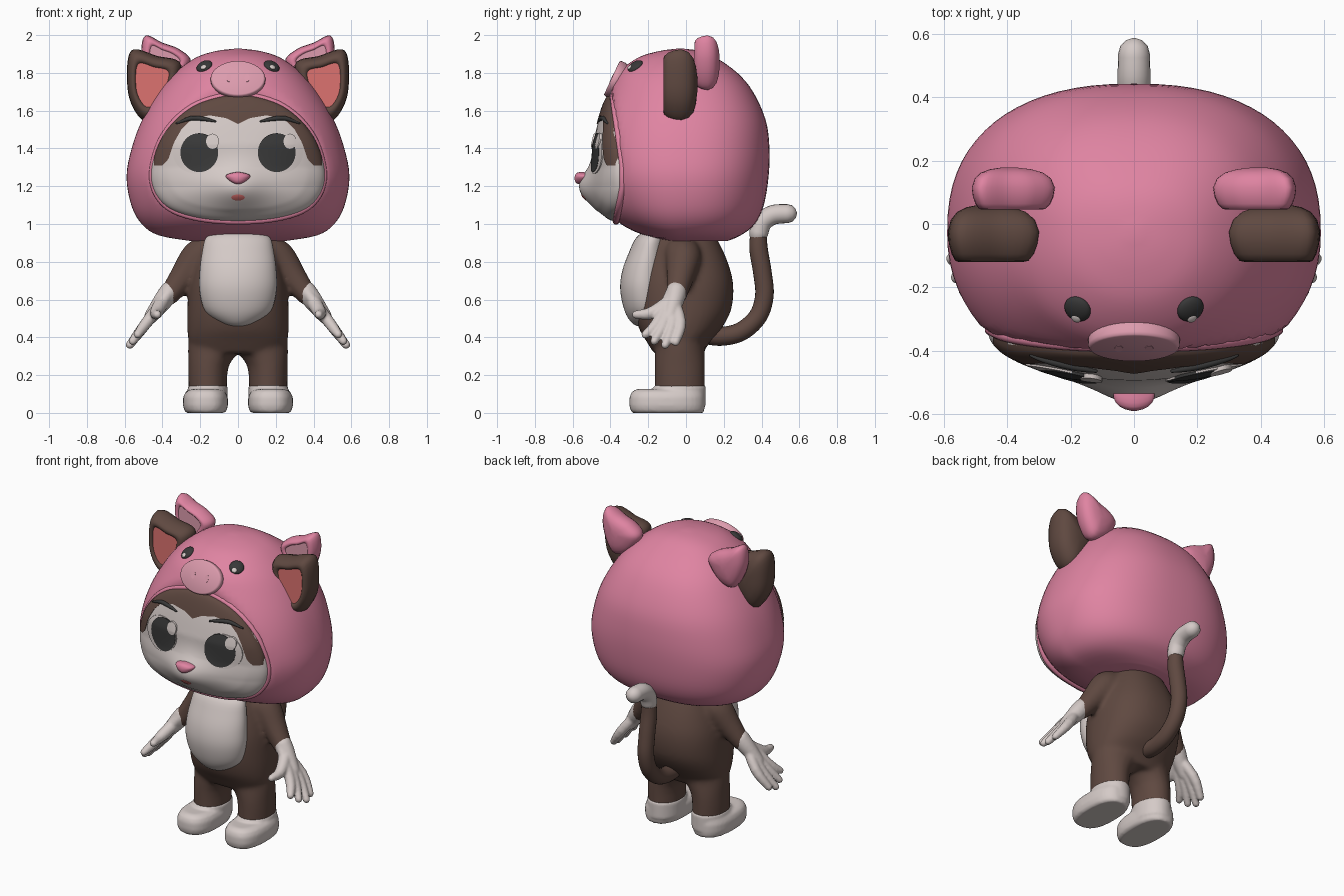
import bpy, bmesh, math
from mathutils import Vector, Matrix
from mathutils.bvhtree import BVHTree

if "Cube" in bpy.data.objects:
    bpy.data.objects.remove(bpy.data.objects["Cube"])


def material(name, rgb):
    m = bpy.data.materials.new(name)
    m.diffuse_color = (*rgb, 1)
    m.use_nodes = True
    m.node_tree.nodes["Principled BSDF"].inputs["Base Color"].default_value = m.diffuse_color
    return m


PINK = material("pink", (0.74, 0.23, 0.36))
PALE = material("pale_pink", (0.72, 0.33, 0.42))
WHITE = material("warm_white", (0.66, 0.59, 0.57))
BROWN = material("brown", (0.115, 0.066, 0.052))
DARK = material("charcoal", (0.04, 0.04, 0.04))
CORAL = material("coral", (0.72, 0.17, 0.16))


# ---------- geometry helpers ----------
def spline(pts, n, closed=False):
    """Catmull-Rom samples through tuples of any size."""
    out, c = [], len(pts)
    get = (lambda i: pts[i % c]) if closed else (lambda i: pts[min(max(i, 0), c - 1)])
    for i in range(c if closed else c - 1):
        a, b, d, e = get(i - 1), get(i), get(i + 1), get(i + 2)
        for k in range(n):
            t = k / n
            out.append(tuple(0.5 * (2*q + (r - p)*t + (2*p - 5*q + 4*r - s)*t*t
                                    + (3*q - p - 3*r + s)*t**3) for p, q, r, s in zip(a, b, d, e)))
    return out if closed else out + [pts[-1]]


def lerp(table, x):
    for (x0, y0), (x1, y1) in zip(table, table[1:]):
        if x <= x1:
            return y0 + (y1 - y0) * max(0, x - x0) / max(1e-6, x1 - x0)
    return table[-1][1]


def skin(rings, caps=True):
    n = len(rings[0])
    verts = [p for r in rings for p in r]
    faces = [(i*n + j, i*n + (j+1) % n, (i+1)*n + (j+1) % n, (i+1)*n + j)
             for i in range(len(rings) - 1) for j in range(n)]
    if caps:
        faces += [tuple(range(n))[::-1], tuple(range(len(verts) - n, len(verts)))]
    return verts, faces


def ring(z, rx, yf, yb, cx=0, y0=None, nf=2.0, nb=2.0, seg=48):
    y0 = (yf + yb) / 2 if y0 is None else y0
    pts = []
    for k in range(seg):
        a = 2 * math.pi * k / seg
        c, s = math.cos(a), math.sin(a)
        e = 2 / (nb if s > 0 else nf)
        d = (yb - y0) if s > 0 else (yf - y0)
        pts.append((cx + rx * math.copysign(abs(c)**e, c), y0 + d * abs(s)**e, z))
    return pts


def tube(path, radii, ref=(0, 1, 0), closed=False, seg=16):
    p = [Vector(q) for q in path]
    n, ref, rings = len(p), Vector(ref), []
    for i in range(n):
        a, b = (p[i-1], p[(i+1) % n]) if closed else (p[max(i-1, 0)], p[min(i+1, n-1)])
        t = (b - a).normalized()
        u = ref.cross(t).normalized()
        v = t.cross(u)
        steps = [0] if closed or 0 < i < n - 1 else [0, 30, 60, 83]
        sign = -1 if i == 0 else 1
        for g in (steps[::-1] if i == 0 else steps):
            r, c = radii[i], p[i] + t * sign * radii[i] * math.sin(math.radians(g))
            r *= math.cos(math.radians(g))
            rings.append([c + r * (u*math.cos(w) + v*math.sin(w))
                          for w in (2*math.pi*k/seg for k in range(seg))])
    return skin(rings + [rings[0]], False) if closed else skin(rings)


def limb(pts, n=5, **kw):
    s = spline(pts, n)
    return tube([q[:3] for q in s], [q[3] for q in s], **kw)


def ball(r, seg=32):
    angs = [math.pi * (k + 0.15) / 16.3 - math.pi / 2 for k in range(17)]
    return skin([[(x, y, r[2]*math.sin(a)) for x, y, _ in
                  ring(0, r[0]*math.cos(a), -r[1]*math.cos(a), r[1]*math.cos(a), seg=seg)] for a in angs])


def pillow(outline, steps):
    """Outline in x,z swept along y; steps are (scale, y)."""
    cx = sum(p[0] for p in outline) / len(outline)
    cz = sum(p[1] for p in outline) / len(outline)
    return skin([[(cx + s*(x - cx), y, cz + s*(z - cz)) for x, z in outline] for s, y in steps])


def obj(name, parts, mat, voxel=0, smooth=4, matrix=Matrix(), angle=50):
    bm = bmesh.new()
    for verts, faces in parts:
        vs = [bm.verts.new(matrix @ Vector(v)) for v in verts]
        for f in faces:
            bm.faces.new([vs[i] for i in f])
    bmesh.ops.remove_doubles(bm, verts=bm.verts, dist=1e-5)
    bmesh.ops.recalc_face_normals(bm, faces=bm.faces)
    me = bpy.data.meshes.new(name)
    bm.to_mesh(me)
    bm.free()
    me.materials.append(mat)
    o = bpy.data.objects.new(name, me)
    bpy.context.collection.objects.link(o)
    bpy.ops.object.select_all(action='DESELECT')
    o.select_set(True)
    bpy.context.view_layer.objects.active = o
    if voxel:
        m = o.modifiers.new("blend", 'REMESH')
        m.mode, m.voxel_size = 'VOXEL', voxel
        m = o.modifiers.new("soften", 'SMOOTH')
        m.iterations = smooth
        for m in list(o.modifiers):
            bpy.ops.object.modifier_apply(modifier=m.name)
    bpy.ops.object.shade_smooth_by_angle(angle=math.radians(angle))
    return o


# ---------- hood: stacked rings with a flattened front for the face ----------
def opening_y(z):
    return -0.34 - 0.055 * max(0, (z - 1.3) / 0.4) - 0.035 * max(0, (1.2 - z) / 0.18)


profile = [(.91, .25, -.09, .22), (.94, .42, -.22, .29), (1.0, .51, -.345, .365), (1.1, .565, -.44, .412),
           (1.25, .59, -.51, .437), (1.4, .563, -.52, .442), (1.55, .508, -.48, .422), (1.7, .42, -.415, .355),
           (1.8, .335, -.36, .272), (1.88, .225, -.255, .16), (1.915, .12, -.145, .08), (1.928, .02, -.05, -.01)]
hood_rings = [[(x, max(y, opening_y(zz)), zz) for x, y, zz in
               ring(z, rx, yf, yb, y0=-.03, nf=2.12, nb=2.4, seg=72)] for z, rx, yf, yb in spline(profile, 4)]
hood = obj("hood", [skin(hood_rings)], PINK)

# ---------- face ----------
half = [(.2, 1.03), (.35, 1.075), (.43, 1.15), (.46, 1.25), (.44, 1.37), (.39, 1.48), (.30, 1.58), (.18, 1.65)]
outline = spline([(0, 1.015)] + half + [(0, 1.685)] + [(-x, z) for x, z in half[::-1]], 8, True)
CZ = 1.32
polar = sorted((math.atan2(x, z - CZ), math.hypot(x, z - CZ)) for x, z in outline)


def face_y(x, z):
    r = min(1, math.hypot(x, z - CZ) / lerp(polar, math.atan2(x, z - CZ)))
    muzzle = 0.055 * math.exp(-(x / .13)**2) + 0.042 * math.exp(-(x / .33)**2)
    muzzle *= math.exp(-((z - 1.19) / .115)**2) * min(1, 5 * (1 - r))
    depth = 0.14 - 0.22 * max(0, z - 1.42)
    return opening_y(max(z, 1.2)) - depth * (1 - r * r)**0.46 - muzzle - .03 * r * max(0, (1.2 - z) / .18)


def on_face(x, z, off):
    return (x, face_y(x, z) - off, z)


scales = [math.sin(math.pi / 2 * (k + .3) / 32.3) for k in range(33)]
obj("face", [skin([[on_face(x*s, CZ + s*(z - CZ), 0) for x, z in outline] for s in scales])], WHITE)
obj("hood_rim", [tube([(x * .985, opening_y(z) + .006, z) for x, z in outline], [.018] * len(outline),
                      closed=True)], PINK)

# brown forehead marking: thin plate following the face
hairline = [(0, 1.53), (.06, 1.56), (.15, 1.575), (.24, 1.56), (.30, 1.50), (.34, 1.43), (.37, 1.34),
            (.40, 1.31), (.46, 1.31)]
top_edge = sorted((x, z) for x, z in outline if z >= 1.26)
columns = []
for k in range(81):
    x = -.445 + .89 * k / 80
    lo, hi = lerp(hairline, abs(x)), lerp(top_edge, x)
    zs = [lo + (max(hi, lo + .01) - lo) * j / 14 for j in range(15)]
    columns.append([on_face(x, z, .005) for z in zs] + [on_face(x, z, -.004) for z in zs[::-1]])
obj("forehead_marking", [skin(columns)], BROWN)


def patch(cx, cz, rx, rz, off, dome=0.006):
    rings = []
    for s, back in [(k / 8 + .01, 0) for k in range(8)] + [(1, 0), (1, 1)]:
        d = -.004 if back else off + dome * (1 - s * s)
        rings.append([on_face(cx + s*rx*math.cos(a), cz + s*rz*math.sin(a), d)
                      for a in (2*math.pi*k/40 for k in range(40))])
    return skin(rings)


# ---------- eyes, brows, nose, mouth ----------
for s, side in ((-1, "right"), (1, "left")):
    obj(side + "_eye_white", [patch(s*.222, 1.375, .122, .108, .006, .004)], WHITE)
    obj(side + "_iris", [patch(s*.205, 1.378, .1, .103, .009, .004)], DARK)
    obj(side + "_eye_glint", [patch(s*.205 + .07, 1.438, .034, .04, .0135, .001)], WHITE)
    brow = spline([(.12, 1.543, .005), (.18, 1.556, .011), (.25, 1.559, .012), (.325, 1.533, .005)], 5)
    obj(side + "_brow", [tube([on_face(s*x, z, .006) for x, z, _ in brow], [q[2] for q in brow])], DARK)
nose = spline([(-.064, 1.258), (0, 1.275), (.064, 1.258), (.045, 1.228), (0, 1.21), (-.045, 1.228)], 5, True)
nose_verts, nose_faces = pillow(nose, [(.9, -.51), (1, -.55), (.97, -.565), (.88, -.577), (.7, -.584),
                                       (.45, -.588), (.15, -.59)])
obj("nose", [([(x, y + 4 * x * x, z) for x, y, z in nose_verts], nose_faces)], PINK, angle=70)
obj("mouth", [patch(0, 1.14, .036, .016, .003, .002)], CORAL)

# ---------- ears: rounded slabs with a recessed inner panel ----------
cat = [(.30, 1.84), (.43, 1.89), (.565, 1.918), (.587, 1.75), (.558, 1.62), (.48, 1.54), (.37, 1.62)]
pig = [(.25, 1.86), (.31, 1.925), (.40, 1.96), (.49, 1.997), (.512, 1.90), (.48, 1.78), (.42, 1.71), (.32, 1.75)]
slab = [(.2, 1), (.5, .96), (.75, .88), (.92, .74), (1, .53), (.97, .32), (.9, .14), (.8, .02), (.7, 0),
        (.62, .04), (.58, .14)]
for name, pts, yf, yb, outer, inner in (("cat_ear", cat, -.12, .06, BROWN, CORAL),
                                        ("hood_ear", pig, .045, .178, PINK, PALE)):
    for s, side in ((-1, "right_"), (1, "left_")):
        shape = spline([(s*x, z) for x, z in pts], 6, True)
        obj(side + name, [pillow(shape, [(a, yf + t*(yb - yf)) for a, t in slab])], outer, angle=75)
        y = yf + .1 * (yb - yf)
        obj(side + name + "_inner", [pillow(shape, [(.62, y), (.615, y - .006)])], inner)

# ---------- snout and button eyes on the hood ----------
tilt = Matrix.Translation((0, -.375, 1.765)) @ Matrix.Rotation(math.radians(-25), 4, 'X')


def oval(cx, rx, rz):
    return [(cx + rx*math.cos(a), rz*math.sin(a)) for a in (2*math.pi*k/40 for k in range(40))]


obj("hood_snout", [pillow(oval(0, .145, .103), [(.95, .03), (1, .012), (1, -.008), (.97, -.017), (.92, -.02)])],
    PALE, matrix=tilt)
obj("snout_nostrils", [pillow(oval(s*.048, .013, .023), [(1, -.016), (1, -.0215)]) for s in (-1, 1)],
    PALE, matrix=tilt)
tree = BVHTree.FromPolygons([v.co for v in hood.data.vertices], [p.vertices[:] for p in hood.data.polygons])
for s, side in ((-1, "right"), (1, "left")):
    for name, y, r, lift, mat in (("_hood_eye", -.268, .044, 0, DARK), ("_hood_eye_glint", -.29, .016, .013, WHITE)):
        loc, nor, _, _ = tree.ray_cast(Vector((s*.178, y, 3)), Vector((0, 0, -1)))
        place = Matrix.Translation(loc + nor*lift) @ nor.to_track_quat('Z', 'Y').to_matrix().to_4x4()
        obj(side + name, [ball((r, r, r * .45))], mat, matrix=place)

# ---------- body with legs and sleeves ----------
torso = [(.315, .23, -.17, .09), (.38, .26, -.21, .13), (.45, .268, -.25, .19), (.55, .268, -.275, .24),
         (.68, .258, -.275, .25), (.8, .225, -.25, .22), (.92, .175, -.2, .165), (.98, .13, -.12, .12)]
parts = [skin([ring(*q, nf=2.3, nb=2.3) for q in spline(torso, 4)])]
for s in (-1, 1):
    parts.append(skin([ring(z, rx, -.165, .1, cx=s*cx) for z, rx, cx in
                       ((.08, .1, .16), (.2, .103, .16), (.25, .107, .156), (.29, .12, .144), (.34, .145, .12),
                        (.45, .15, .11))]))
    parts.append(limb([(s*.17, -.02, .84, .1), (s*.22, -.015, .81, .094), (s*.29, -.03, .72, .074),
                       (s*.365, -.05, .622, .055)]))
obj("body", parts, BROWN, voxel=.014, smooth=7)
belly = [(.455, .04, -.24), (.475, .1, -.285), (.54, .175, -.325), (.65, .204, -.348), (.75, .203, -.338),
         (.85, .19, -.302), (.93, .168, -.262), (.97, .1, -.2)]
obj("belly", [skin([ring(z, rx, yf, -.1) for z, rx, yf in spline(belly, 4)])], WHITE)

# ---------- hands and feet ----------
fingers = [(-.15, -.215, .415), (-.112, -.168, .38), (-.07, -.11, .36), (-.03, -.055, .375)]
for s, side in ((-1, "right_"), (1, "left_")):
    def at(y, z, r, dx=0):
        return (s * (.37 + (.63 - z) * .75 + dx), y, z, r)
    hand = [limb([at(-.08, .635, .03), at(ky, .48, .031), at(ty, tz, .022)], 4)
            for ky, ty, tz in fingers]
    hand.append(limb([at(-.05, .645, .055), at(-.06, .6, .052), at(-.085, .51, .038)]))
    hand.append(limb([at(-.08, .59, .04), at(-.18, .53, .034, -.012), at(-.265, .52, .022, -.025)]))
    obj(side + "hand", hand, WHITE, voxel=.008, smooth=3)
    sole = [(0, .1), (.012, .112), (.04, .119), (.085, .118), (.112, .105), (.126, .08)]
    foot = [skin([ring(z, w, -.3 + (.119 - w), .1 - (.119 - w)*.5, cx=s*.172, nf=2.6, nb=2.4)
                  for z, w in sole]),
            skin([ring(z, w, -.17, .105, cx=s*.16) for z, w in ((.04, .105), (.135, .106), (.148, .1))])]
    obj(side + "foot", foot, WHITE, voxel=.01, smooth=3)

# ---------- tail ----------
obj("tail", [limb([(0, .08, .42, .05), (0, .18, .405, .05), (0, .29, .43, .05), (0, .38, .51, .049),
                   (0, .415, .62, .049), (0, .405, .74, .049), (0, .385, .86, .049), (0, .383, .93, .045)],
                  ref=(1, 0, 0), seg=20)], BROWN)
obj("tail_tip", [limb([(0, .384, .95, .05), (0, .405, 1.01, .052), (0, .46, 1.048, .052), (0, .537, 1.055, .05)],
                      ref=(1, 0, 0), seg=20)], WHITE)
